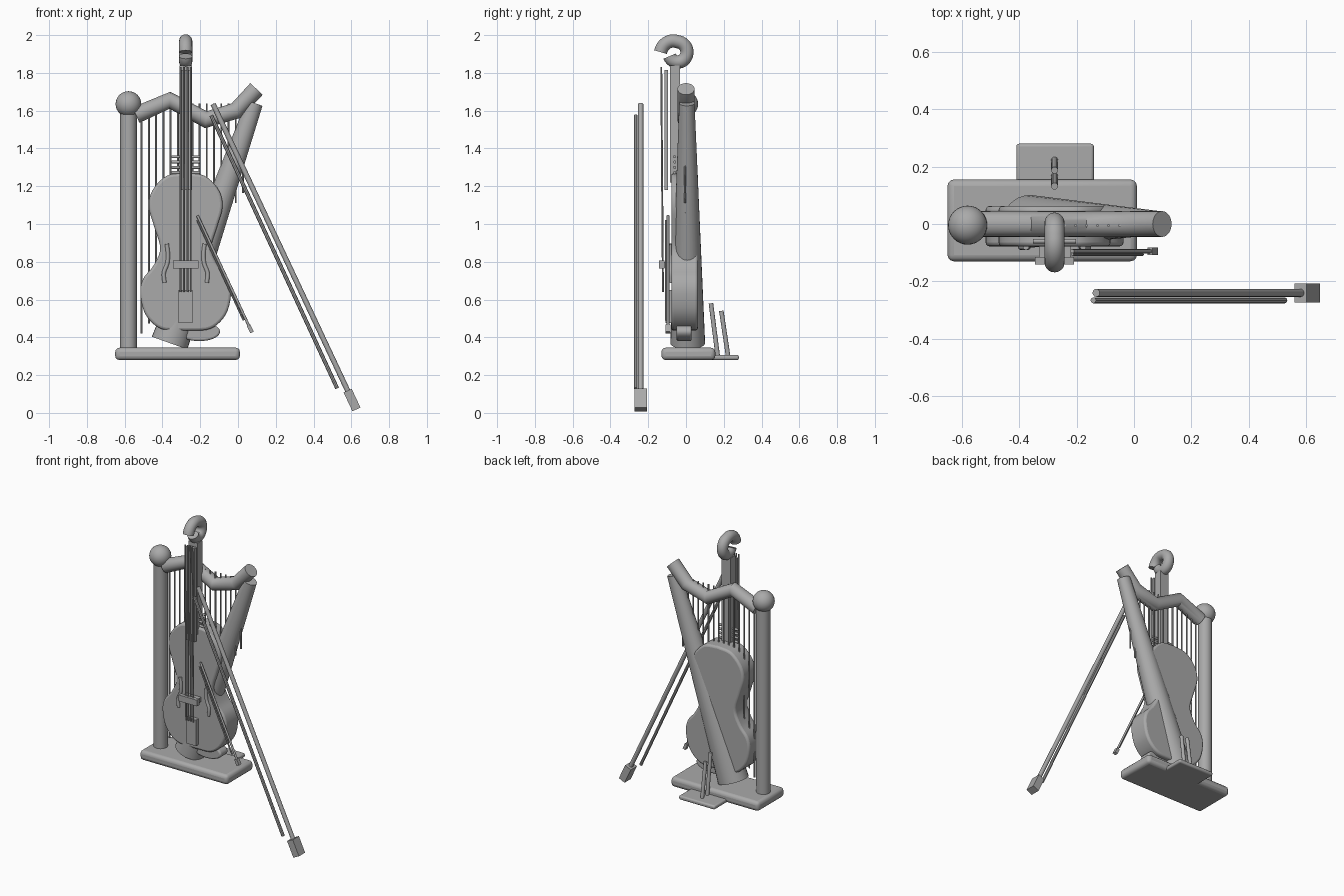
import bpy, bmesh, math
from mathutils import Vector

if "Cube" in bpy.data.objects:
    bpy.data.objects.remove(bpy.data.objects["Cube"])

grey = bpy.data.materials.new("plain grey")
grey.use_nodes = True
grey.diffuse_color = (0.4, 0.4, 0.4, 1)
grey.node_tree.nodes["Principled BSDF"].inputs["Base Color"].default_value = (0.4, 0.4, 0.4, 1)


def finish(obj, name, bevel=0, smooth=True):
    obj.name = name
    obj.data.materials.clear()
    obj.data.materials.append(grey)
    if bevel:
        mod = obj.modifiers.new("rounded edges", 'BEVEL')
        mod.width, mod.segments, mod.limit_method = bevel, 3, 'ANGLE'
        mod.angle_limit = math.radians(50)
    if smooth:
        bpy.ops.object.select_all(action='DESELECT')
        obj.select_set(True)
        bpy.context.view_layer.objects.active = obj
        bpy.ops.object.shade_smooth_by_angle(angle=math.radians(40))
    return obj


def box(name, lo, hi, bevel=0):
    lo, hi = Vector(lo), Vector(hi)
    bpy.ops.mesh.primitive_cube_add(size=1, location=(lo + hi) / 2)
    obj = bpy.context.object
    obj.scale = hi - lo
    bpy.ops.object.transform_apply(location=False, rotation=False, scale=True)
    return finish(obj, name, bevel, bevel > 0)


def tube(name, points, radius, radii=None, detail=6):
    """Round bar swept along a path, turned into a mesh."""
    curve = bpy.data.curves.new(name, 'CURVE')
    curve.dimensions = '3D'
    curve.bevel_depth, curve.bevel_resolution, curve.use_fill_caps = radius, detail, True
    line = curve.splines.new('POLY')
    line.points.add(len(points) - 1)
    for i, p in enumerate(points):
        line.points[i].co = (*p, 1)
        line.points[i].radius = radii[i] if radii else 1
    temp = bpy.data.objects.new(name, curve)
    bpy.context.collection.objects.link(temp)
    bpy.context.view_layer.update()
    mesh = bpy.data.meshes.new_from_object(temp.evaluated_get(bpy.context.evaluated_depsgraph_get()))
    bpy.data.objects.remove(temp)
    obj = bpy.data.objects.new(name, mesh)
    bpy.context.collection.objects.link(obj)
    return finish(obj, name)


def spline(points, steps=5):
    """Smooth path through the given points."""
    pts = [Vector(p) for p in points]
    pts = [2 * pts[0] - pts[1]] + pts + [2 * pts[-1] - pts[-2]]
    out = []
    for a, b, c, d in zip(pts, pts[1:], pts[2:], pts[3:]):
        for k in range(steps):
            t = k / steps
            out.append(0.5 * (2 * b + (c - a) * t + (2 * a - 5 * b + 4 * c - d) * t * t
                              + (3 * b - a - 3 * c + d) * t ** 3))
    return out + [pts[-2]]


def slab(name, outline, front, back, bevel):
    """Outline in x and z, extruded along y."""
    bm = bmesh.new()
    face = bm.faces.new([bm.verts.new((x, front, z)) for x, z in outline])
    ext = bmesh.ops.extrude_face_region(bm, geom=[face])
    moved = [v for v in ext["geom"] if isinstance(v, bmesh.types.BMVert)]
    bmesh.ops.translate(bm, verts=moved, vec=(0, back - front, 0))
    bmesh.ops.recalc_face_normals(bm, faces=bm.faces)
    mesh = bpy.data.meshes.new(name)
    bm.to_mesh(mesh)
    bm.free()
    obj = bpy.data.objects.new(name, mesh)
    bpy.context.collection.objects.link(obj)
    return finish(obj, name, bevel)


CX = -0.277  # centre line of the bowed instrument

# Base with pedals
box("base", (-0.65, -0.13, 0.28), (0.01, 0.155, 0.345), 0.022)
box("pedal_plate", (-0.41, 0.1, 0.28), (-0.14, 0.28, 0.307), 0.01)
for i, (y, top) in enumerate([(0.168, 0.58), (0.223, 0.54)]):
    tube(f"pedal_{i + 1}", [(CX, y, 0.3), (CX, y - 0.036, top)], 0.012)

# Harp frame
tube("harp_column", [(-0.58, 0, 0.34), (-0.58, 0, 1.6)], 0.044, detail=10)
bpy.ops.mesh.primitive_uv_sphere_add(segments=32, ring_count=16, radius=0.068, location=(-0.58, -0.004, 1.635))
finish(bpy.context.object, "column_ball")
tube("harp_neck", [(-0.54, 0, 1.577), (-0.36, 0, 1.655), (-0.17, 0, 1.552),
                   (-0.01, 0, 1.6), (0.098, 0, 1.715)], 0.045, detail=10)
tube("harp_soundbox", [(-0.362, 0.01, 0.37), (0.088, 0.005, 1.64)], 0.1, [1, 0.44], 12).scale.y = 0.92

# Harp strings, shorter towards the soundbox
for i in range(15):
    x = -0.51 + i * 0.0383
    tube(f"harp_string_{i + 1}", [(x, -0.005, 0.42 + 1.39 * (x + 0.51)), (x, -0.005, 1.638)], 0.005, detail=2)

# Bowed instrument body
half = spline([(0, 1.27), (0.1, 1.255), (0.175, 1.18), (0.195, 1.09), (0.165, 0.98), (0.135, 0.87),
               (0.17, 0.78), (0.225, 0.71), (0.24, 0.63), (0.212, 0.52), (0.13, 0.445), (0, 0.435)])
outline = [(CX + p.x, p.y) for p in half] + [(CX - p.x, p.y) for p in half[-2:0:-1]]
slab("body", outline, -0.078, 0.063, 0.014)
rest = [(-0.205 + 0.11 * math.cos(a), 0.43 + 0.05 * math.sin(a))
        for a in (k * math.tau / 32 for k in range(32))]
slab("chin_rest", rest, -0.05, 0.03, 0.01)

# Neck, fingerboard and fittings
box("neck", (CX - 0.033, -0.085, 1.22), (CX + 0.033, -0.033, 1.84))
box("fingerboard", (CX - 0.033, -0.115, 1.18), (CX + 0.033, -0.095, 1.815))
box("tailpiece", (CX - 0.037, -0.108, 0.475), (CX + 0.037, -0.075, 0.65))
box("bridge", (CX - 0.068, -0.142, 0.765), (CX + 0.068, -0.115, 0.807))
box("bridge_foot", (CX - 0.055, -0.115, 0.77), (CX + 0.055, -0.075, 0.80))
for i in range(4):
    x = CX - 0.027 + i * 0.018
    tube(f"bowed_string_{i + 1}", [(x, -0.131, 1.83), (x, -0.122, 0.64)], 0.005, detail=2)
    z = 1.272 + i * 0.028
    tube(f"peg_{i + 1}", [(CX - 0.075, -0.06, z), (CX + 0.075, -0.06, z)], 0.008, detail=3)

# Sound holes, mirrored
for side, label in ((-1, "right"), (1, "left")):
    path = [(CX + side * dx, -0.08, z) for dx, z in
            [(0.112, 0.69), (0.116, 0.74), (0.098, 0.79), (0.094, 0.84), (0.1, 0.895)]]
    tube(f"sound_hole_{label}", spline(path), 0.011, detail=3)

# Scroll: a spiral closing inwards
curl = []
for k in range(41):
    t = k / 40
    a = math.pi - t * math.radians(330)
    r = 0.055 + 0.03 * max(0, 1 - t * 3.5) - 0.012 * max(0, t - 0.75) * 4
    curl.append((CX, -0.05 + r * math.cos(a), 1.91 + r * math.sin(a)))
tube("scroll", curl, 0.035, detail=8)


# Large and small bows
def bow(prefix, top, end, y, thick, hair, frog_size):
    tube(prefix + "_stick", [(top[0], y, top[1]), (end[0], y, end[1])], thick, detail=4)
    tube(prefix + "_hair", hair, thick * 0.75, detail=2)
    along = Vector((end[0] - top[0], end[1] - top[1])).normalized()
    bpy.ops.mesh.primitive_cube_add(size=1)
    frog = bpy.context.object
    frog.scale = frog_size
    frog.location = (end[0] + along.x * frog_size[2] * 0.4, y, end[1] + along.y * frog_size[2] * 0.4)
    frog.rotation_euler.y = math.atan2(along.x, along.y)
    finish(frog, prefix + "_frog", smooth=False)


bow("bow", (-0.132, 1.635), (0.585, 0.108), -0.24, 0.014,
    [(-0.142, -0.266, 1.575), (0.525, -0.266, 0.13)], (0.047, 0.066, 0.11))
bow("small_bow", (-0.215, 1.045), (0.058, 0.46), -0.095, 0.007,
    [(-0.215, -0.106, 1.02), (0.03, -0.106, 0.49)], (0.02, 0.026, 0.042))
